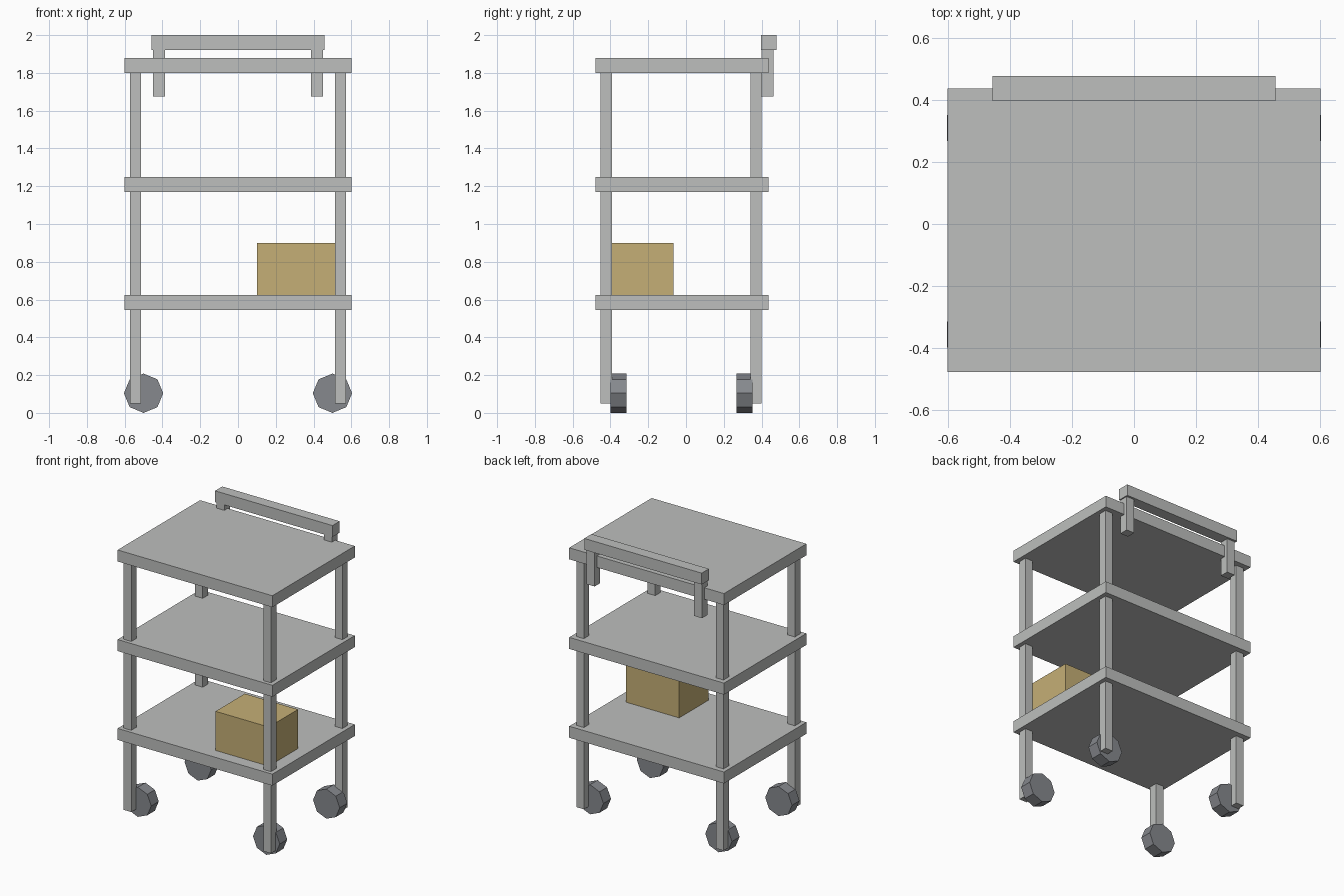
import bpy
import math

cube = bpy.data.objects.get("Cube")
if cube:
    bpy.data.objects.remove(cube, do_unlink=True)


def material(name, colour):
    mat = bpy.data.materials.new(name)
    mat.use_nodes = True
    mat.diffuse_color = (*colour, 1)
    mat.node_tree.nodes["Principled BSDF"].inputs["Base Color"].default_value = (*colour, 1)
    return mat


metal = material("pale grey metal", (0.51, 0.52, 0.51))
rubber = material("dark grey rubber", (0.24, 0.25, 0.27))
card = material("tan cardboard", (0.56, 0.43, 0.18))


def box(name, x, y, z, mat):
    """Box spanning the given (min, max) ranges."""
    spans = (x, y, z)
    bpy.ops.mesh.primitive_cube_add(size=1, location=[(a + b) / 2 for a, b in spans])
    obj = bpy.context.object
    obj.name = name
    obj.scale = [b - a for a, b in spans]
    bpy.ops.object.transform_apply(location=False, rotation=False, scale=True)
    obj.data.materials.append(mat)


def wheel(name, x, y):
    """Eight-sided wheel turning about the y axis, a corner pointing down."""
    radius = 0.104
    bpy.ops.mesh.primitive_cylinder_add(vertices=8, radius=radius, depth=0.084,
                                        location=(x, y, radius),
                                        rotation=(math.pi / 2, 0, 0))
    obj = bpy.context.object
    obj.name = name
    obj.data.materials.append(rubber)


# Three shelves
for name, top in (("lower", 0.625), ("middle", 1.25), ("upper", 1.88)):
    box(name + "_shelf", (-0.602, 0.602), (-0.478, 0.438), (top - 0.081, top), metal)

# Corner posts, wheels and handle brackets on both sides
for side, s in (("left", 1), ("right", -1)):
    post_x = sorted((s * 0.514, s * 0.573))
    box("front_post_" + side, post_x, (-0.452, -0.392), (0.05, 1.81), metal)
    box("back_post_" + side, post_x, (0.342, 0.401), (0.05, 1.81), metal)
    wheel("front_wheel_" + side, s * 0.5, -0.357)
    wheel("back_wheel_" + side, s * 0.5, 0.31)
    box("handle_bracket_" + side, sorted((s * 0.387, s * 0.449)),
        (0.401, 0.463), (1.675, 1.93), metal)

# Push handle
box("handle_bar", (-0.457, 0.457), (0.398, 0.478), (1.92, 2.0), metal)

# Parcel on the lower shelf
box("parcel", (0.1, 0.514), (-0.392, -0.067), (0.625, 0.9), card)
